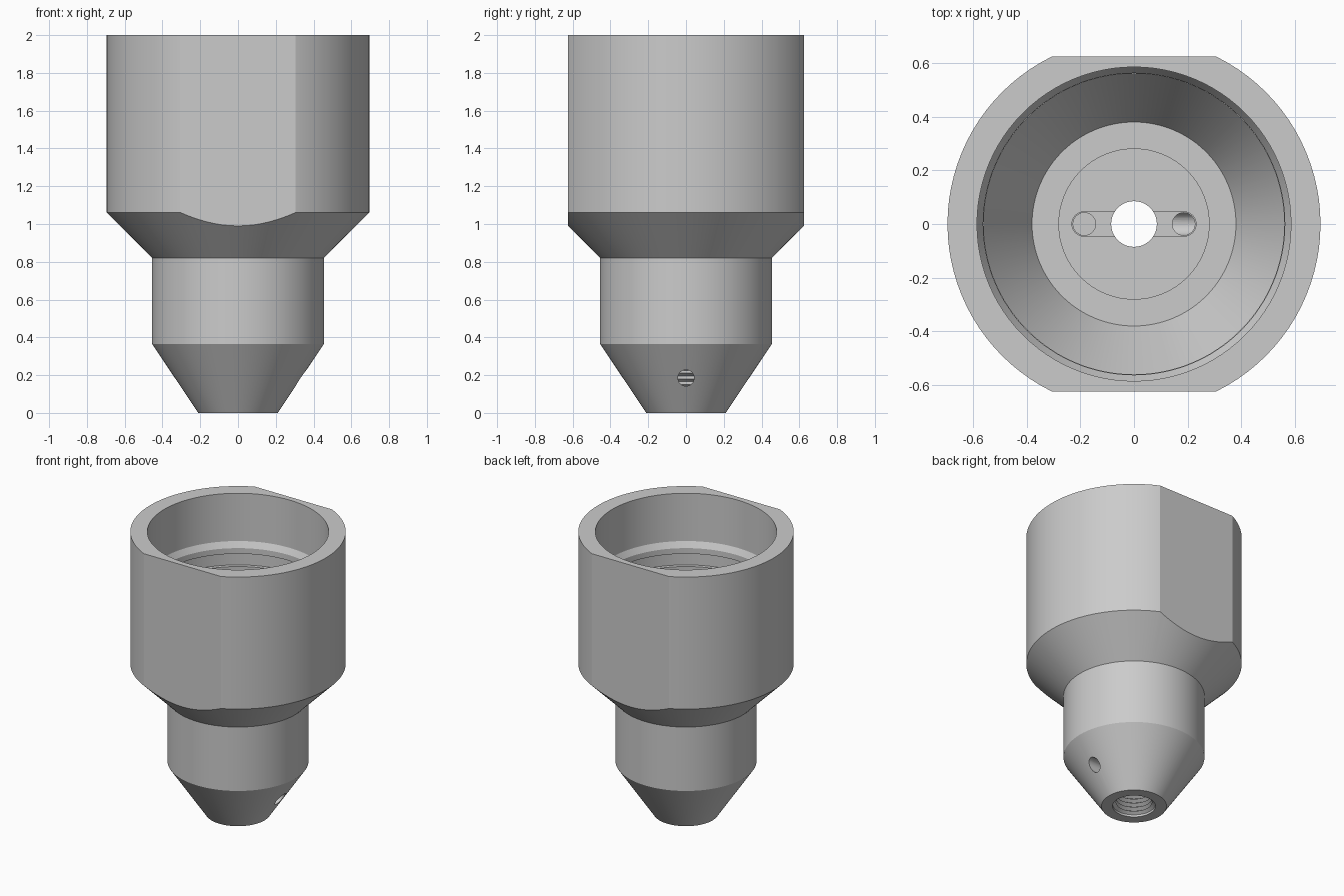
import bpy, bmesh
from math import pi
from mathutils import Matrix, Vector

cube = bpy.data.objects.get("Cube")
if cube:
    bpy.data.objects.remove(cube, do_unlink=True)

steel = bpy.data.materials.new("grey steel")
steel.use_nodes = True
grey = (0.6, 0.6, 0.6, 1)
steel.diffuse_color = grey
steel.node_tree.nodes["Principled BSDF"].inputs["Base Color"].default_value = grey


def finish(name, bm):
    bmesh.ops.recalc_face_normals(bm, faces=bm.faces)
    mesh = bpy.data.meshes.new(name)
    bm.to_mesh(mesh)
    bm.free()
    mesh.materials.append(steel)
    ob = bpy.data.objects.new(name, mesh)
    bpy.context.collection.objects.link(ob)
    return ob


def lathe(name, profile, steps=96):
    """Spin a closed (radius, height) outline around z."""
    bm = bmesh.new()
    verts = [bm.verts.new((r, 0, z)) for r, z in profile]
    edges = [bm.edges.new((a, b)) for a, b in zip(verts, verts[1:] + verts[:1])]
    bmesh.ops.spin(bm, geom=verts + edges, cent=(0, 0, 0), axis=(0, 0, 1),
                   angle=2 * pi, steps=steps)
    bmesh.ops.remove_doubles(bm, verts=bm.verts, dist=1e-5)
    return finish(name, bm)


def rod(name, start, end, radius):
    start, end = Vector(start), Vector(end)
    turn = (end - start).to_track_quat('Z', 'Y').to_matrix().to_4x4()
    bm = bmesh.new()
    bmesh.ops.create_cone(bm, cap_ends=True, segments=32, radius1=radius, radius2=radius,
                          depth=(end - start).length,
                          matrix=Matrix.Translation((start + end) / 2) @ turn)
    return finish(name, bm)


def block(name, centre, size):
    bm = bmesh.new()
    bmesh.ops.create_cube(bm, size=1, matrix=Matrix.Translation(centre) @ Matrix.Diagonal((*size, 1)))
    return finish(name, bm)


# Outer shell, from the nose up to the rim
outer = [(0.21, 0), (0.455, 0.365), (0.455, 0.82), (0.695, 1.06), (0.695, 2)]

# Cup interior: wide bore, ring groove, funnel, stepped floor and centre bore
floor, recess = 1.0, 0.94
inner = [(0.585, 2), (0.585, 1.66), (0.562, 1.62), (0.562, 1.58), (0.585, 1.58),
         (0.585, 1.49), (0.56, 1.49), (0.56, 1.3), (0.38, floor), (0.28, floor),
         (0.28, recess), (0.085, recess), (0.085, 0.46), (0.115, 0.43)]

# Threaded socket in the nose
pitch, turns = 0.03, 14
thread = []
for i in range(turns, 0, -1):
    thread += [(0.115, i * pitch), (0.138, (i - 0.5) * pitch)]
thread.append((0.138, 0))

body = lathe("nozzle_body", outer + inner + thread)

# Wrench flats, floor slot, feed holes and side port
cutters = [block(f"flat_cutter_{s}", (0, s * 0.825, 1.5), (2, 0.4, 1.4)) for s in (-1, 1)]
cutters.append(block("slot_cutter", (0, 0, recess), (0.37, 0.09, 0.1)))
for side, bottom in ((-1, 0.6), (1, 0.185)):
    x = side * 0.185
    cutters.append(rod("slot_end_cutter", (x, 0, recess - 0.05), (x, 0, 0.99), 0.046))
    cutters.append(rod("feed_hole_cutter", (x, 0, bottom), (x, 0, 0.97), 0.042))
cutters.append(rod("side_port_cutter", (0.03, 0, 0.185), (0.6, 0, 0.185), 0.043))

bpy.context.view_layer.objects.active = body
for cutter in cutters:
    cutter.hide_render = True
    mod = body.modifiers.new("cut", 'BOOLEAN')
    mod.operation = 'DIFFERENCE'
    mod.solver = 'EXACT'
    mod.object = cutter
    bpy.ops.object.modifier_apply(modifier=mod.name)
    bpy.data.objects.remove(cutter, do_unlink=True)

# Smooth round walls, crisp machined edges
bpy.ops.object.select_all(action='DESELECT')
body.select_set(True)
bpy.ops.object.shade_smooth_by_angle(angle=pi / 9)
